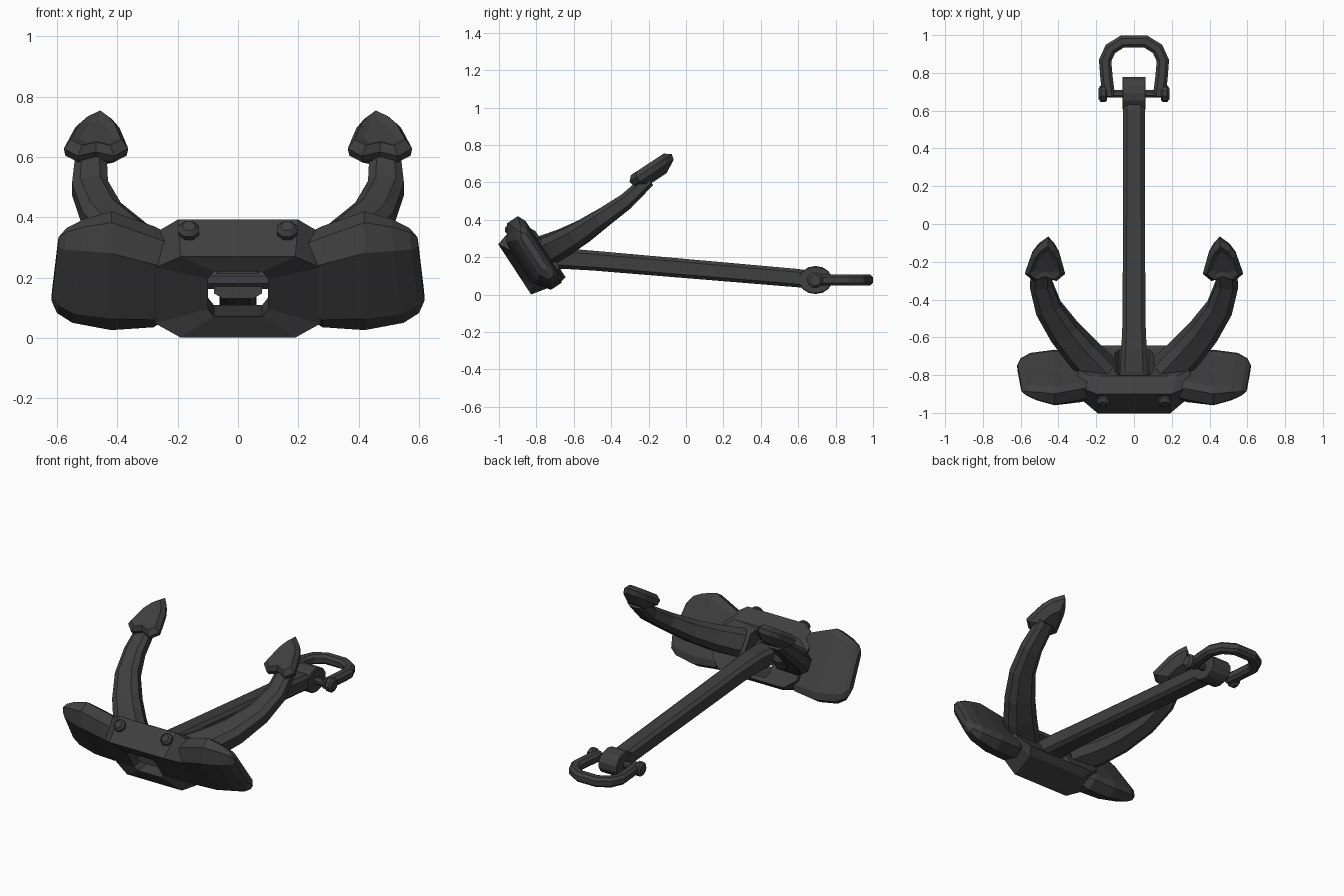
import bpy, bmesh, math
from mathutils import Matrix, Vector

cube = bpy.data.objects.get("Cube")
if cube:
    bpy.data.objects.remove(cube)

# Single dark iron material
iron = bpy.data.materials.new("dark_iron")
iron.use_nodes = True
iron.diffuse_color = (0.05, 0.05, 0.05, 1)
bsdf = next(n for n in iron.node_tree.nodes if n.type == 'BSDF_PRINCIPLED')
bsdf.inputs["Base Color"].default_value = iron.diffuse_color
bsdf.inputs["Roughness"].default_value = 0.6

# Tilted frame shared by crown, wings, arms and flukes
TILT = Matrix.Translation((0, -0.845, 0.2)) @ Matrix.Rotation(math.radians(33.2), 4, 'X')
FLAT = Matrix.Identity(4)


def loft(name, rings, frame=FLAT, side=1, closed=False):
    """Skin a list of equal-length rings, capped unless closed into a loop."""
    bm = bmesh.new()
    rows = [[bm.verts.new((p[0] * side, p[1], p[2])) for p in ring] for ring in rings]
    n = len(rows[0])
    pairs = list(zip(rows, rows[1:]))
    if closed:
        pairs.append((rows[-1], rows[0]))
    for a, b in pairs:
        for i in range(n):
            j = (i + 1) % n
            bm.faces.new((a[i], a[j], b[j], b[i]))
    if not closed:
        bm.faces.new(rows[0])
        bm.faces.new(rows[-1])
    bmesh.ops.transform(bm, matrix=frame, verts=bm.verts)
    bmesh.ops.recalc_face_normals(bm, faces=bm.faces)
    mesh = bpy.data.meshes.new(name)
    bm.to_mesh(mesh)
    bm.free()
    mesh.materials.append(iron)
    obj = bpy.data.objects.new(name, mesh)
    bpy.context.collection.objects.link(obj)
    return obj


def octagon(hw, hh, cw, ch):
    """Rectangle with chamfered corners, as 2D points."""
    return [(hw, -hh + ch), (hw, hh - ch), (hw - cw, hh), (cw - hw, hh),
            (-hw, hh - ch), (-hw, ch - hh), (cw - hw, -hh), (hw - cw, -hh)]


def sweep(name, path, up, frame=FLAT, side=1, chamfer=0.5):
    """Sweep a chamfered section along (x, y, z, half_width, half_height) points."""
    pts = [Vector(p[:3]) for p in path]
    up = Vector(up)
    rings = []
    for i, p in enumerate(path):
        along = pts[min(i + 1, len(pts) - 1)] - pts[max(i - 1, 0)]
        across = along.cross(up).normalized()
        hw, hh = p[3:]
        rings.append([pts[i] + across * a + up * b
                      for a, b in octagon(hw, hh, hw * chamfer, hh * chamfer)])
    return loft(name, rings, frame, side)


def drum(name, stations, center, axis, frame=FLAT, sides=10):
    """Turned part: (distance, radius) stations along an axis."""
    rot = Vector((0, 0, 1)).rotation_difference(Vector(axis)).to_matrix().to_4x4()
    rings = []
    for d, r in stations:
        angles = [math.tau * (k + 0.5) / sides for k in range(sides)]
        rings.append([(r * math.cos(a), r * math.sin(a), d) for a in angles])
    return loft(name, rings, frame @ Matrix.Translation(center) @ rot)


# Crown block with a through slot; setback pushes the side corners rearward
def crown_ring(depth, half_x, low, high, cx, cz, setback=0.0):
    mid = (low + high) / 2
    ring = []
    for x, z in octagon(half_x, (high - low) / 2, cx, cz):
        shift = setback if abs(x) > half_x - 0.001 else 0
        ring.append((x, depth + shift, mid + z - shift / 2))
    return ring


loft("crown", [
    crown_ring(-0.095, 0.275, -0.176, 0.145, 0.085, 0.05, 0.04),
    crown_ring(0.06, 0.30, -0.21, 0.19, 0.10, 0.07),
    crown_ring(0.11, 0.295, -0.20, 0.095, 0.07, 0.06),
    crown_ring(0.10, 0.10, -0.175, 0.07, 0.02, 0.03),
    crown_ring(-0.095, 0.10, -0.093, 0.086, 0.02, 0.03),
], TILT, closed=True)


# Side wings: rows are x, centre, half height, front half height, front, back
WING = [(0.22, -0.01, 0.14, 0.08, -0.05, 0.08),
        (0.28, -0.02, 0.178, 0.11, -0.058, 0.09),
        (0.42, 0.00, 0.213, 0.13, -0.052, 0.095),
        (0.53, -0.003, 0.19, 0.125, -0.025, 0.088),
        (0.585, 0.0, 0.16, 0.11, 0.0, 0.075),
        (0.608, 0.01, 0.125, 0.095, 0.025, 0.06)]


def wing_ring(x, mid, half, front_half, front, back):
    belly = front + 0.4 * (back - front)
    profile = [(front, front_half), (belly, half), (back - 0.02, half), (back, half * 0.8)]
    upper = [(p, mid + q) for p, q in profile]
    lower = [(p, mid - q) for p, q in reversed(profile)]
    lean = 0.1 if x > 0.5 else 0
    return [(x - lean * q, p, q) for p, q in upper + lower]


# Curved arms: x, along, up, half width, half height
ARM = [(0.175, 0.065, -0.02, 0.09, 0.085), (0.28, 0.18, -0.038, 0.087, 0.075),
       (0.37, 0.30, -0.046, 0.08, 0.064), (0.453, 0.45, -0.043, 0.069, 0.052),
       (0.491, 0.60, -0.038, 0.06, 0.044), (0.487, 0.77, -0.008, 0.05, 0.036)]

# Spade-shaped fluke outline around its centre
FLUKE_X, FLUKE_P = 0.471, 0.79
FLUKE = [(-0.018, 0.155), (0.035, 0.11), (0.07, 0.055), (0.107, -0.07), (0.06, -0.115),
         (0, -0.09), (-0.06, -0.115), (-0.107, -0.07), (-0.078, 0.055), (-0.052, 0.11)]

for side, label in ((1, "left"), (-1, "right")):
    loft(label + "_crown_wing", [wing_ring(*w) for w in WING], TILT, side)
    sweep(label + "_arm", ARM, (0, 0, 1), TILT, side, 0.45)
    loft(label + "_fluke",
         [[(FLUKE_X + x * s, FLUKE_P + y * s, q) for x, y in FLUKE]
          for q, s in ((-0.03, 0.5), (0.01, 0.95), (0.04, 1), (0.066, 0.78), (0.055, 0.5))],
         TILT, side)
    # Bolt on the sloping top of the crown
    drum(label + "_bolt", [(-0.02, 0.037), (0.018, 0.037), (0.032, 0.022)],
         (side * 0.163, 0.009, 0.172), (0, -0.25, 0.97), TILT, 8)
    # Shackle pin knobs
    drum(label + "_pin_knob", [(0.143, 0.034), (0.152, 0.044), (0.176, 0.044), (0.187, 0.03)],
         (0, 0.69, 0.078), (side, 0, 0))

# Shank, its hinge pin and rounded end eye
sweep("shank", [(0, -0.88, 0.178, 0.08, 0.047), (0, -0.78, 0.192, 0.075, 0.054),
                (0, -0.66, 0.193, 0.067, 0.055), (0, -0.50, 0.182, 0.06, 0.053),
                (0, 0.60, 0.088, 0.058, 0.049), (0, 0.68, 0.08, 0.055, 0.045)],
      (0, 0, 1), chamfer=0.35)
drum("hinge_pin", [(-0.105, 0.032), (0.105, 0.032)], (0, -0.86, 0.192), (1, 0, 0), sides=8)
sweep("shank_eye", [(0, 0.692 + 0.09 * math.sin(a), 0.078, 0.062, 0.075 * math.cos(a))
                    for a in (math.radians(d) for d in range(-75, 76, 25))],
      (0, 0, 1), chamfer=0.08)

# Shackle pin and bow
drum("shackle_pin", [(-0.16, 0.022), (0.16, 0.022)], (0, 0.69, 0.078), (1, 0, 0), sides=8)
half_bow = [(0.133, 0.675), (0.145, 0.77), (0.153, 0.865), (0.125, 0.927), (0.06, 0.967)]
bow = half_bow + [(-x, y) for x, y in reversed(half_bow)]
sweep("shackle_bow", [(x, y, 0.078, 0.033, 0.03) for x, y in bow], (0, 0, 1))
